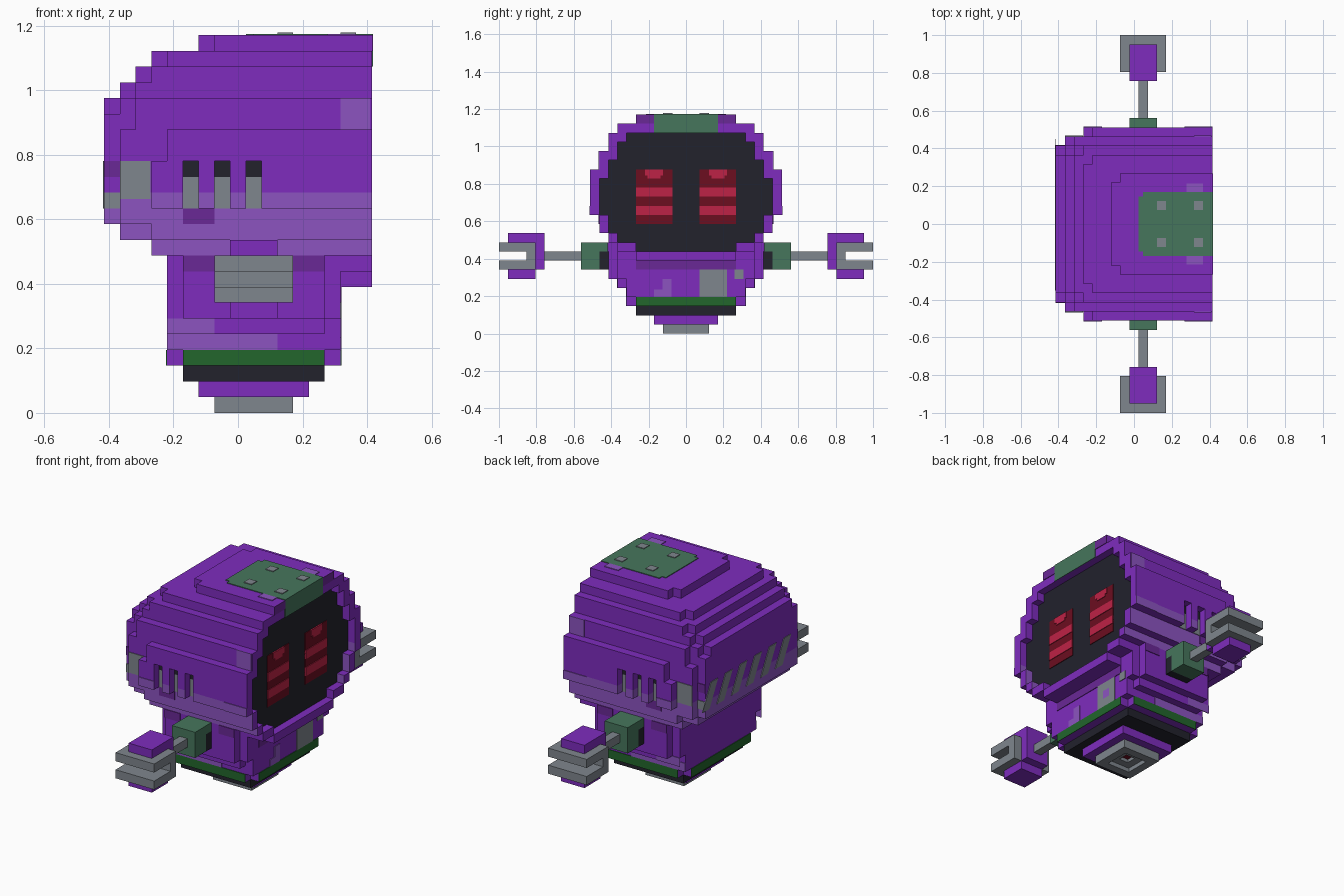
import bpy, bmesh
from mathutils import Vector

if "Cube" in bpy.data.objects:
    bpy.data.objects.remove(bpy.data.objects["Cube"])

U = 2 / 41      # one block
T = 0.08        # thickness of painted plates, in blocks

def linear(c):
    c /= 255
    return c / 12.92 if c <= 0.04045 else ((c + 0.055) / 1.055) ** 2.4

COLOURS = {
    "purple": (126, 44, 190), "light purple": (140, 84, 192), "dark purple": (106, 40, 150),
    "green": (70, 118, 92), "dark green": (34, 102, 44), "grey": (127, 134, 141),
    "black": (34, 34, 44), "dark red": (108, 14, 32), "bright red": (190, 34, 70),
}
NAMES = list(COLOURS)
MATS = []
for name, rgb in COLOURS.items():
    m = bpy.data.materials.new(name)
    col = (*[linear(c) for c in rgb], 1)
    m.use_nodes = True
    m.diffuse_color = col
    m.node_tree.nodes["Principled BSDF"].inputs["Base Color"].default_value = col
    MATS.append(m)

class Part:
    """Collects blocks: x counted from the back (0-17), y from the centre, z from the ground."""
    def __init__(self, name):
        self.name, self.bm = name, bmesh.new()

    def box(self, x, y, z, colour, side=None, shear=0):
        verts = bmesh.ops.create_cube(self.bm, size=1)["verts"]
        for v in verts:
            px, py, pz = [a[0] + (a[1] - a[0]) * (c + 0.5) for a, c in zip((x, y, z), v.co)]
            py += shear * (v.co.z + 0.5)
            v.co = Vector(((px - 8.5) * U, py * U, pz * U))
        for f in {f for v in verts for f in v.link_faces}:
            f.normal_update()
            n = f.normal
            banded = side and (abs(n.y) > 0.5 or n.x < -0.5)
            f.material_index = NAMES.index(side if banded else colour)

    def pair(self, x, y, z, colour, side=None):
        self.box(x, y, z, colour, side)
        self.box(x, (-y[1], -y[0]), z, colour, side)

    def done(self):
        me = bpy.data.meshes.new(self.name)
        for m in MATS:
            me.materials.append(m)
        self.bm.to_mesh(me)
        self.bm.free()
        bpy.context.collection.objects.link(bpy.data.objects.new(self.name, me))

# Head: rows of (z0, z1, [(first x, half width), ...], side colour)
HEAD = [
    (8, 9, [(15, 5.5)], None), (9, 10, [(15, 7.5)], None),
    (10, 11, [(3, 8.5)], "light purple"),
    (11, 12, [(1, 8.5), (3, 9.5)], "light purple"),
    (12, 13, [(0, 8.5), (1, 9.5)], "light purple"),
    (13, 14, [(0, 8.5), (1, 9.5), (3, 10.5)], "light purple"),
    (14, 16, [(0, 8.5), (1, 9.5), (3, 10.5)], None),
    (16, 18, [(0, 8.5), (1, 9.5), (4, 10.5)], None),
    (18, 19, [(0, 8.5), (2, 9.5)], None),
    (19, 20, [(0, 7.5), (1, 8.5), (2, 9.5)], None),
    (20, 21, [(1, 7.5), (2, 8.5)], None),
    (21, 22, [(2, 7.5), (3, 8.5)], None),
    (22, 23, [(3, 6.5), (4, 7.5)], None),
    (23, 24, [(6, 4.5), (7, 5.5)], None),
]
VENTS = (5, 7, 9)
head = Part("head")
for z0, z1, steps, side in HEAD:
    ends = [s[0] for s in steps[1:]] + [16]
    for (x0, h), x1 in zip(steps, ends):
        if h == 10.5 and 13 <= z0 < 16:      # leave the vent slots open
            head.box((x0, 16), (-9.5, 9.5), (z0, z1), "purple")
            cuts = [x0] + [c for v in VENTS for c in (v, v + 1)] + [16]
            for a, b in zip(cuts[::2], cuts[1::2]):
                head.pair((a, b), (9.5, h), (z0, z1), "purple", side)
        else:
            head.box((x0, x1), (-h, h), (z0, z1), "purple", side)
head.done()

# Face rim around the recessed screen
SCREEN = {9: 5.5, 10: 7.5, 11: 8.5, 12: 8.5, 13: 9.5, 14: 9.5, 15: 9.5, 16: 9.5,
          17: 8.5, 18: 8.5, 19: 7.5, 20: 7.5, 21: 6.5}
rim, screen = Part("face_rim"), Part("screen")
for z0, z1, steps, side in HEAD:
    outer = steps[-1][1]
    for z in range(z0, z1):
        if z in SCREEN:
            s = SCREEN[z]
            rim.pair((16, 17), (s, outer), (z, z + 1), "purple", side)
            screen.box((16, 16 + T), (-s, s), (z, z + 1), "black")
        else:
            rim.box((16, 17), (-outer, outer), (z, z + 1), "purple", side)
rim.done()
screen.done()

# Eyes with bright bars
eyes = Part("eyes")
eyes.pair((16, 16 + 2 * T), (1.5, 5.5), (12, 18), "dark red")
for z in (13, 15):
    eyes.pair((16, 16 + 3 * T), (1.5, 5.5), (z, z + 1), "bright red")
eyes.pair((16, 16 + 3 * T), (2.5, 4.5), (17.3, 18), "bright red")
eyes.pair((16, 16 + 3 * T), (2.8, 4.2), (17, 17.3), "bright red")
eyes.done()

# Vent backs
vents = Part("vents")
for x in VENTS:
    vents.pair((x, x + 1), (9.5, 9.5 + T), (13, 15), "grey")
    vents.pair((x, x + 1), (9.5, 9.5 + T), (15, 16), "black")
vents.done()

# Top hatch with rivets, folding over the face rim
hatch = Part("top_hatch")
hatch.box((9.5, 17), (-3.5, 3.5), (24, 24 + T), "green")
hatch.box((9, 9.5), (-3, 3), (24, 24 + T), "green")
hatch.box((17, 17 + T), (-3.5, 3.5), (22, 24 + T), "green")
for x in (11, 15):
    hatch.pair((x, x + 1), (1.5, 2.5), (24, 24 + 2 * T), "grey")
hatch.pair((14.2, 16), (3.5, 4.4), (24, 24 + T), "light purple")
hatch.pair((17, 17 + T), (3.5, 5.5), (23, 24), "dark purple")
hatch.done()

# Warning stripes across the back, wrapped round the corners
stripes = Part("back_stripes")
for k in range(6):
    stripes.box((-T, 0), (-5.6 + k * 2.7, -4.3 + k * 2.7), (13, 16), "grey", shear=-1.6)
stripes.pair((1, 2.95), (9.5, 9.5 + T), (13.6, 16), "grey")
stripes.pair((0, 1), (8.5, 8.5 + T), (13, 14), "grey")
stripes.pair((0, 1), (8.5, 8.5 + T), (15, 16), "dark purple")
stripes.done()

# Worn paint patches on the head
patches = Part("head_patches")
patches.pair((15, 16.9), (9.5, 9.5 + T), (18, 20), "light purple")
patches.pair((5, 7), (9.5, 9.5 + T), (12, 13), "dark purple")
patches.pair((3, 5), (10.5, 10.5 + T), (13, 14), "light purple")
patches.pair((14, 17), (10.5, 10.5 + T), (13, 14), "light purple")
patches.done()

# Body, narrowing towards the base
body = Part("body")
for x, h, z, side in [
    ((5, 14), 8.5, (6, 10), None), ((4, 15), 7.5, (6, 10), None),
    ((5, 14), 7.5, (5, 6), None), ((4, 15), 6.5, (5, 6), None),
    ((4, 15), 6.5, (4, 5), None),
    ((5, 14), 6.5, (3, 4), None), ((4, 15), 5.5, (3, 4), None),
]:
    body.box(x, (-h, h), z, "purple", side)
body.pair((4, 11), (6.5, 6.5 + T), (4, 5), "light purple")
body.pair((4, 7), (8.5 - 1, 8.5 - 1 + T), (5, 6), "light purple")
body.pair((5, 7), (8.5, 8.5 + T), (9, 10), "dark purple")
body.pair((12, 14), (8.5, 8.5 + T), (9, 10), "dark purple")
body.box((15, 15 + T), (-5.5, 5.5), (7, 8), "dark purple")
body.box((15, 15 + T), (1.5, 4.5), (4, 7), "grey")
body.box((15, 15 + T), (2.5, 3.5), (5, 6), "light purple")
body.box((15, 15 + T), (5.3, 6.3), (6, 7), "grey")
body.box((15, 15 + T), (-2.6, -1.6), (4.5, 6), "light purple")
body.box((15, 15 + T), (-3.5, -1.6), (4, 4.8), "light purple")
body.done()

# Green belt plates and black skirt
belt = Part("belt")
belt.pair((5, 14), (6.5, 6.5 + T), (3, 4), "dark green")
belt.box((15, 15 + T), (-5.5, 5.5), (3, 4), "dark green")
belt.box((4 - T, 4), (-5.5, 5.5), (3, 4), "dark green")
belt.done()
skirt = Part("skirt")
skirt.box((5, 14), (-5.5, 5.5), (2, 3), "black")
skirt.done()

# Thruster: collar, ring and glowing core
thruster = Part("thruster")
thruster.box((6, 13), (-3.5, 3.5), (1, 2), "purple")
for lo, hi, z in ((1.5, 2.5, 0), (0.6, 1.5, 0.5)):
    thruster.pair((9.5 - hi, 9.5 + hi), (lo, hi), (z, 1), "grey")
    for s in (-1, 1):
        a, b = sorted((9.5 + s * lo, 9.5 + s * hi))
        thruster.box((a, b), (-lo, lo), (z, 1), "grey")
thruster.box((8.9, 10.1), (-0.6, 0.6), (0.9, 1), "dark red")
thruster.done()

# Arms with two-pronged claws
for name, s in (("left_arm", 1), ("right_arm", -1)):
    arm = Part(name)
    for x, y, z, colour in [
        ((8, 11), (9.5, 11.5), (7, 10), "green"),       # shoulder
        ((8, 11), (8.5, 9.5), (9, 10), "green"),
        ((8, 11), (8.5, 9.5), (7, 9), "black"),
        ((9, 10), (11.5, 15.5), (8, 9), "grey"),        # rod
        ((8, 11), (15.5, 16.5), (7, 10), "purple"),     # wrist
        ((8, 11), (15.5, 19.5), (10, 11), "purple"),
        ((8, 11), (16.5, 19.5), (6, 7), "purple"),
        ((7, 12), (16.5, 20.5), (9, 10), "grey"),       # claw
        ((7, 12), (16.5, 20.5), (7, 8), "grey"),
        ((7, 12), (16.5, 17.5), (8, 9), "grey"),
    ]:
        arm.box(x, tuple(sorted((s * y[0], s * y[1]))), z, colour)
    arm.done()
